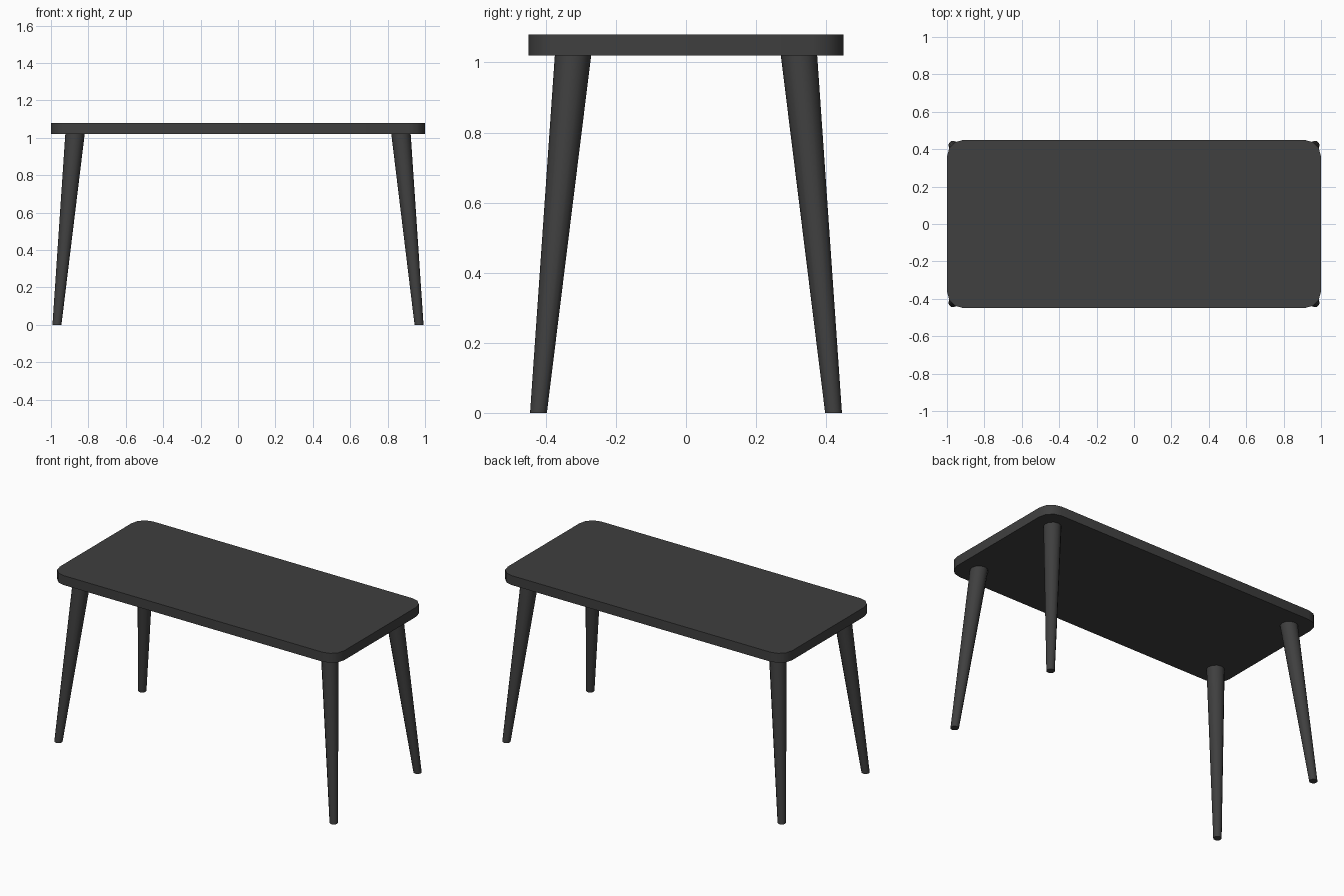
import bpy
import bmesh
from math import cos, sin, pi, radians
from mathutils import Vector

cube = bpy.data.objects.get("Cube")
if cube:
    bpy.data.objects.remove(cube, do_unlink=True)

# Single dark finish
finish = bpy.data.materials.new("charcoal_black")
finish.use_nodes = True
colour = (0.05, 0.05, 0.05, 1)
finish.diffuse_color = colour
finish.node_tree.nodes["Principled BSDF"].inputs["Base Color"].default_value = colour


def loft(name, lower, upper):
    """Solid between two matching rings of points, with closed ends."""
    bm = bmesh.new()
    a = [bm.verts.new(p) for p in lower]
    b = [bm.verts.new(p) for p in upper]
    count = len(a)
    for i in range(count):
        j = (i + 1) % count
        bm.faces.new((a[i], a[j], b[j], b[i]))
    bm.faces.new(a[::-1])
    bm.faces.new(b)
    bmesh.ops.recalc_face_normals(bm, faces=bm.faces)
    mesh = bpy.data.meshes.new(name)
    bm.to_mesh(mesh)
    bm.free()
    mesh.materials.append(finish)
    obj = bpy.data.objects.new(name, mesh)
    bpy.context.collection.objects.link(obj)
    bpy.ops.object.select_all(action='DESELECT')
    obj.select_set(True)
    bpy.context.view_layer.objects.active = obj
    bpy.ops.object.shade_smooth_by_angle(angle=radians(40))
    return obj


def rounded_rect(half_x, half_y, radius, z, steps=3):
    points = []
    for corner, (sx, sy) in enumerate(((1, 1), (-1, 1), (-1, -1), (1, -1))):
        for k in range(steps + 1):
            t = (corner + k / steps) * pi / 2
            points.append((sx * (half_x - radius) + radius * cos(t),
                           sy * (half_y - radius) + radius * sin(t), z))
    return points


def circle(center, radius, sides=12):
    return [Vector(center) + radius * Vector((cos(t), sin(t), 0))
            for t in (2 * pi * i / sides for i in range(sides))]


# Tabletop slab with rounded corners
loft("tabletop", rounded_rect(1, 0.45, 0.09, 1.02),
     rounded_rect(1, 0.45, 0.09, 1.08))

# Four splayed legs, tapering towards the floor
for sx, side in ((1, "left"), (-1, "right")):
    for sy, end in ((-1, "front"), (1, "back")):
        loft(f"{end}_{side}_leg",
             circle((sx * 0.968, sy * 0.421, 0), 0.024),
             circle((sx * 0.871, sy * 0.322, 1.025), 0.052))
